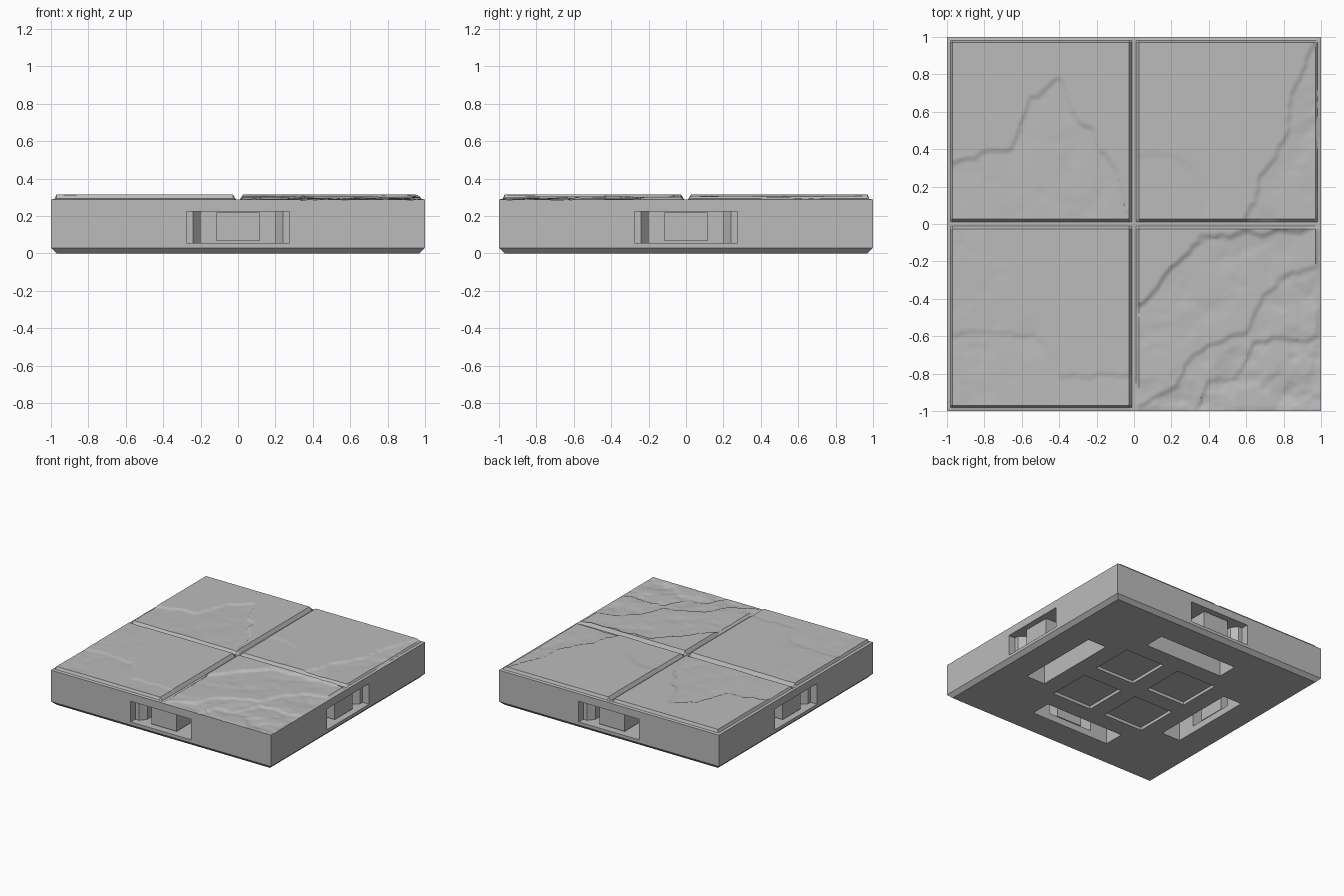
import bpy, bmesh, math
from mathutils import Vector, Matrix, noise

cube = bpy.data.objects.get("Cube")
if cube:
    bpy.data.objects.remove(cube, do_unlink=True)

stone = bpy.data.materials.new("stone_grey")
stone.use_nodes = True
COLOUR = (0.5, 0.5, 0.5, 1)
stone.diffuse_color = COLOUR
stone.node_tree.nodes["Principled BSDF"].inputs["Base Color"].default_value = COLOUR


def make_object(name, bm):
    bmesh.ops.recalc_face_normals(bm, faces=bm.faces[:])
    mesh = bpy.data.meshes.new(name)
    bm.to_mesh(mesh)
    bm.free()
    mesh.materials.append(stone)
    obj = bpy.data.objects.new(name, mesh)
    bpy.context.collection.objects.link(obj)
    return obj


def smooth(t):
    t = max(0.0, min(1.0, t))
    return t * t * (3 - 2 * t)


def interp(points, t):
    if t <= points[0][0]:
        return points[0][1]
    for (a, fa), (b, fb) in zip(points, points[1:]):
        if t <= b:
            return fa + (fb - fa) * (t - a) / (b - a)
    return points[-1][1]


# Broken ledges: quadrant, swapped axes, edge line, depth, fade distance
LEDGES = [
    ((-1, 1), False, [(-.98, .33), (-.8, .4), (-.66, .39), (-.55, .7), (-.4, .78),
                      (-.3, .57), (-.21, .5), (-.19, .4), (-.1, .32), (-.03, .05)], .009, .6),
    ((1, -1), False, [(.02, -.42), (.12, -.33), (.2, -.22), (.35, -.08), (.62, -.02)], .014, 3),
    ((1, -1), False, [(.02, -.97), (.22, -.86), (.28, -.72), (.4, -.62), (.6, -.57),
                      (.7, -.35), (.85, -.25), (.98, -.2)], .010, .8),
    ((1, -1), False, [(.3, -1.05), (.4, -.84), (.58, -.77), (.64, -.62), (.98, -.58)], .010, 3),
    ((1, 1), True, [(.02, .6), (.25, .66), (.4, .78), (.7, .83), (.95, .96)], -.010, 3),
    ((-1, -1), False, [(-.7, -.57), (-.55, -.57), (-.48, -.62), (-.4, -.8)], .006, .12),
]
PROFILE = [(0, .288), (.01, .288), (.028, .316), (.97, .316), (.98, .293), (1, .288)]


def damage(x, y):
    p = Vector((x, y, 0))
    wobble = .035 * noise.noise(p * 9) + .015 * noise.noise(p * 23)
    total = 0
    for (qx, qy), swap, line, depth, fade in LEDGES:
        if x * qx < 0 or y * qy < 0:
            continue
        u, v = (y, x) if swap else (x, y)
        dist = (interp(line, u) - v) * (1 if depth > 0 else -1) + wobble
        if dist > 0:
            rough = max(0, noise.fractal(p * 5, 1.0, 2.0, 4) + .15)
            total += smooth(dist / .03) * abs(depth) * math.exp(-dist / fade)
            total += smooth(dist / .15) * .007 * rough * min(1, fade)
    # Gentle wear on the front tile and a shallow dent on the back tile
    if x < 0 and y < 0:
        total += .007 * smooth((-x - .4) / .3) * max(0, noise.fractal(p * 4, 1.0, 2.0, 4))
    if x > 0 and y > 0:
        total += .004 * smooth((.3 - math.hypot(x - .12, y - .1)) / .05)
    return min(total, .046)


def height(x, y):
    rim = min(interp(PROFILE, abs(x)), interp(PROFILE, abs(y)))
    return min(rim, .316 - damage(x, y))


# Tile: carved top surface, straight sides and a chamfered foot
STEPS = 72
half = [0, .01] + [.028 + .942 * i / STEPS for i in range(STEPS + 1)] + [.98, 1]
coords = [-c for c in reversed(half[1:])] + half
bm = bmesh.new()
grid = [[bm.verts.new((x, y, height(x, y))) for x in coords] for y in coords]
for r0, r1 in zip(grid, grid[1:]):
    for i in range(len(coords) - 1):
        bm.faces.new((r0[i], r0[i + 1], r1[i + 1], r1[i]))
ring = grid[0][:-1] + [r[-1] for r in grid[:-1]] + grid[-1][:0:-1] + [r[0] for r in grid[:0:-1]]
for z, scale in ((.03, 1), (0, .97)):
    lower = [bm.verts.new((v.co.x * scale, v.co.y * scale, z)) for v in ring]
    for i in range(len(ring)):
        j = (i + 1) % len(ring)
        bm.faces.new((ring[i], ring[j], lower[j], lower[i]))
    ring = lower
bm.faces.new(ring)
tile = make_object("floor_tile", bm)


def four_prisms(name, plan, z0, z1):
    """Extrude a plan outline and repeat it around the four sides."""
    bm = bmesh.new()
    for k in range(4):
        turn = Matrix.Rotation(k * math.pi / 2, 3, 'Z')
        low = [bm.verts.new(turn @ Vector((x, y, z0))) for x, y in plan]
        high = [bm.verts.new(turn @ Vector((x, y, z1))) for x, y in plan]
        bm.faces.new(low)
        bm.faces.new(high)
        for i in range(len(plan)):
            j = (i + 1) % len(plan)
            bm.faces.new((low[i], low[j], high[j], high[i]))
    return make_object(name, bm)


def rect(x0, x1, y0, y1):
    return [(x0, y0), (x1, y0), (x1, y1), (x0, y1)]


# Side sockets, underside slots and shallow square recesses
side = [(.275, -1.1), (.275, -.94), (.24, -.94), (.2, -.89), (.2, -.73)]
throat = side + [(-x, y) for x, y in reversed(side)]
cutters = [
    four_prisms("socket_cutter", throat, .055, .225),
    four_prisms("slot_cutter", rect(-.36, .36, -.75, -.58), -.1, .23),
    four_prisms("recess_cutter", rect(.07, .43, .07, .43), -.1, .025),
]
bpy.context.view_layer.objects.active = tile
for cutter in cutters:
    cutter.hide_render = True
    mod = tile.modifiers.new(cutter.name, 'BOOLEAN')
    mod.operation = 'DIFFERENCE'
    mod.solver = 'EXACT'
    mod.object = cutter
    bpy.ops.object.modifier_apply(modifier=mod.name)
for cutter in cutters:
    bpy.data.objects.remove(cutter, do_unlink=True)

# Block standing inside each socket
four_prisms("socket_blocks", rect(-.115, .115, -.96, -.76), .067, .218)

bpy.ops.object.select_all(action='DESELECT')
tile.select_set(True)
bpy.ops.object.shade_smooth_by_angle(angle=math.radians(30))
